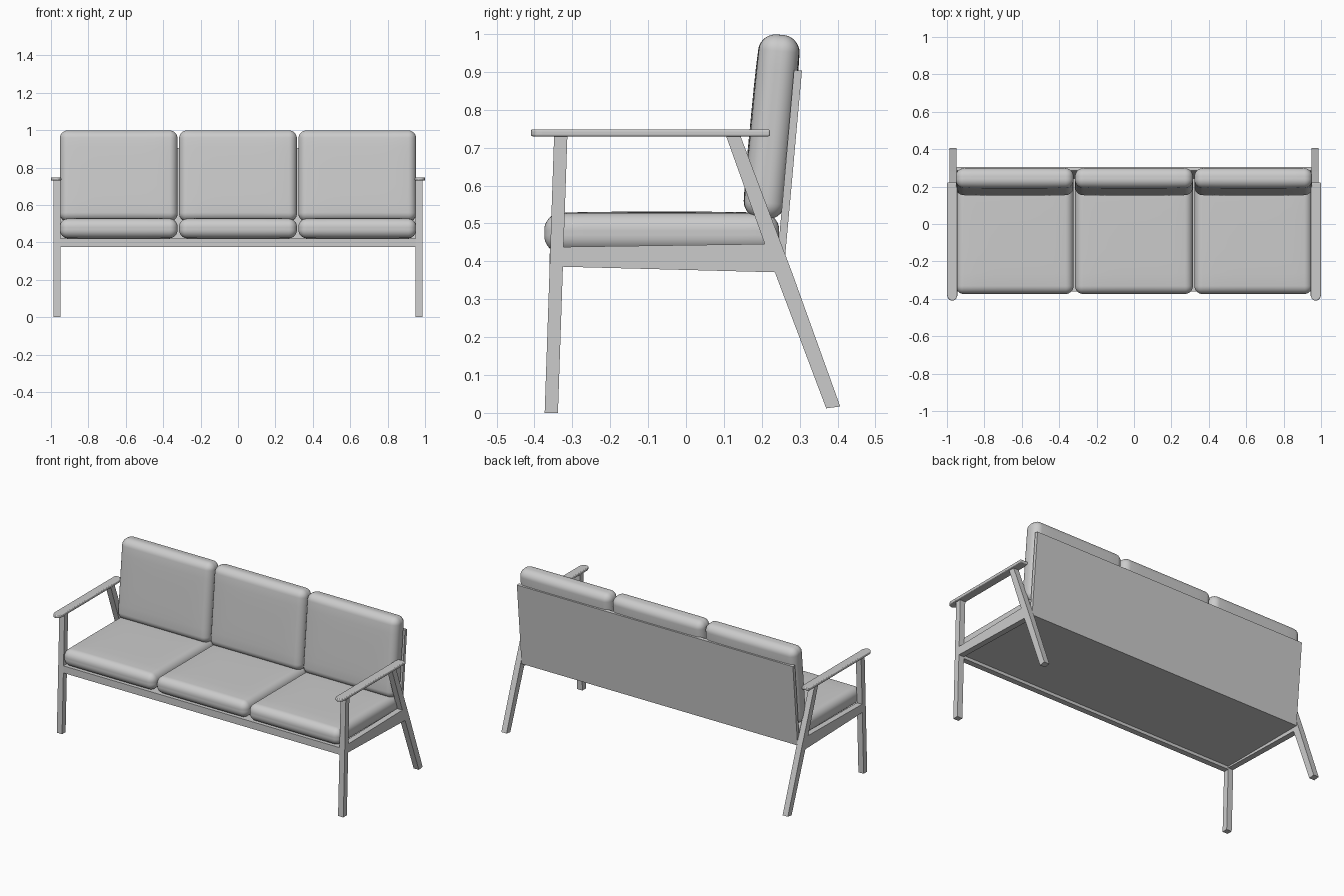
import bpy, bmesh, math
from mathutils import Vector

if "Cube" in bpy.data.objects:
    bpy.data.objects.remove(bpy.data.objects["Cube"])


def finish(bm, name, smooth=False):
    bmesh.ops.recalc_face_normals(bm, faces=bm.faces[:])
    me = bpy.data.meshes.new(name)
    bm.to_mesh(me)
    bm.free()
    ob = bpy.data.objects.new(name, me)
    bpy.context.collection.objects.link(ob)
    if smooth:
        for p in me.polygons:
            p.use_smooth = True
    return ob


def prism(name, pts, depth):
    """Extrude a closed outline of 3D points along a depth vector."""
    bm = bmesh.new()
    f = bm.faces.new([bm.verts.new(p) for p in pts])
    g = bmesh.ops.extrude_face_region(bm, geom=[f])
    bmesh.ops.translate(bm, vec=depth, verts=[v for v in g["geom"] if isinstance(v, bmesh.types.BMVert)])
    return finish(bm, name)


def side_prism(name, profile, x0, x1):
    """Extrude a (y, z) profile from x0 to x1."""
    return prism(name, [(x0, y, z) for y, z in profile], (x1 - x0, 0, 0))


def cushion(name, half, r, axis, loc, tilt=0):
    """Rounded box with a gentle bulge on the two faces across the given axis."""
    bm = bmesh.new()
    bmesh.ops.create_cube(bm, size=2)
    bmesh.ops.subdivide_edges(bm, edges=bm.edges[:], cuts=15, use_grid_fill=True)
    for v in bm.verts:
        u = v.co.copy()
        inner, d = Vector(), Vector()
        for i in range(3):
            s = math.copysign(1, u[i])
            core = half[i] - r
            inner[i] = s * core * min(abs(u[i]) / 0.5, 1)
            # spread the outer half of the grid evenly around the rounded edge
            d[i] = s * math.tan(max(abs(u[i]) - 0.5, 0) / 0.5 * math.pi / 4)
        p = inner + (d.normalized() * r if d.length > 1e-6 else d)
        b = 0.005
        for i in range(3):
            if i != axis:
                b *= 1 - (p[i] / half[i]) ** 4
        p[axis] += b * p[axis] / half[axis]
        v.co = p
    ob = finish(bm, name, True)
    ob.location = loc
    ob.rotation_euler.x = tilt
    return ob


# Side frames: legs, rail and armrest on each side
for s, side in ((-1, "left"), (1, "right")):
    a, b = s * 0.95, s * 0.986
    side_prism("front_leg_" + side, [(-0.373, 0), (-0.338, 0), (-0.313, 0.733), (-0.348, 0.733)], a, b)
    side_prism("rear_leg_" + side, [(0.105, 0.733), (0.143, 0.733), (0.28, 0.37),
                                    (0.407, 0.017), (0.37, 0.012), (0.235, 0.37)], a, b)
    side_prism("side_rail_" + side, [(-0.335, 0.386), (0.24, 0.371), (0.21, 0.446), (-0.335, 0.438)], a, b)
    arm = [(0.945, 0.222), (0.945, -0.385), (0.953, -0.403), (0.966, -0.41),
           (0.982, -0.408), (0.994, -0.398), (1.0, -0.38), (1.0, 0.222)]
    ob = prism("armrest_" + side, [(s * x, y, 0.73) for x, y in arm], (0, 0, 0.018))
    m = ob.modifiers.new("bevel", "BEVEL")
    m.width, m.segments = 0.005, 3

# Front rail, seat base and sloping back panel
side_prism("front_rail", [(-0.36, 0.376), (-0.325, 0.376), (-0.325, 0.42), (-0.36, 0.42)], -0.95, 0.95)
side_prism("seat_base", [(-0.33, 0.395), (0.255, 0.395), (0.255, 0.42), (-0.33, 0.42)], -0.95, 0.95)
side_prism("back_panel", [(0.24, 0.395), (0.26, 0.395), (0.306, 0.903), (0.285, 0.905)], -0.95, 0.95)

# Three seat cushions and three back cushions
for i in (-1, 0, 1):
    x = i * 0.638
    cushion(f"seat_cushion_{i + 2}", (0.315, 0.31, 0.051), 0.043, 2, (x, -0.064, 0.475))
    cushion(f"back_cushion_{i + 2}", (0.315, 0.052, 0.244), 0.043, 1, (x, 0.226, 0.755), math.radians(-5.5))
